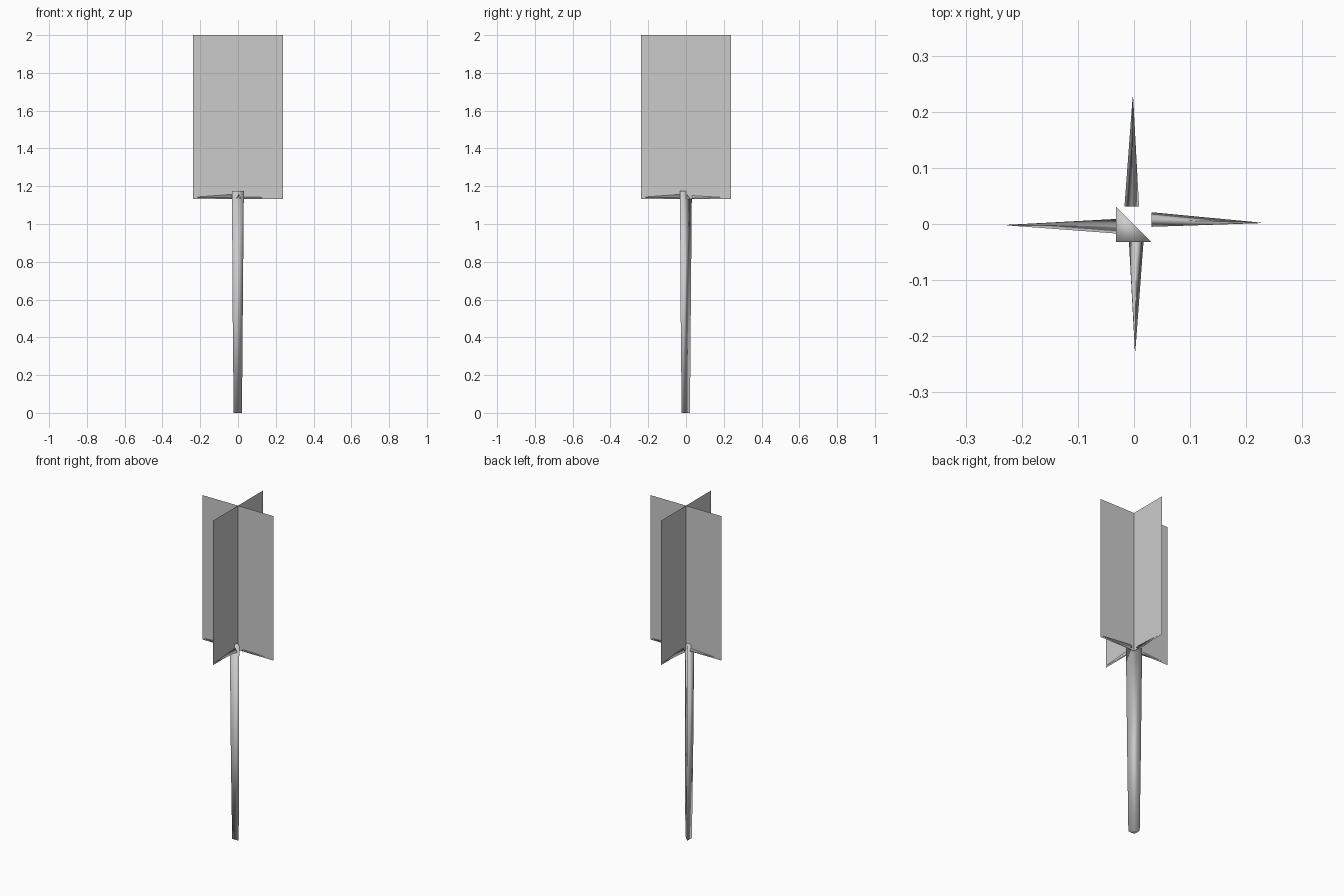
import bpy, bmesh
from math import pi
from mathutils import Matrix

cube = bpy.data.objects.get("Cube")
if cube:
    bpy.data.objects.remove(cube)

grey = bpy.data.materials.new("plain_grey")
grey.use_nodes = True
grey.diffuse_color = (0.6, 0.6, 0.6, 1)
grey.node_tree.nodes["Principled BSDF"].inputs["Base Color"].default_value = (0.6, 0.6, 0.6, 1)


def finish(name, bm, smooth):
    mesh = bpy.data.meshes.new(name)
    bm.to_mesh(mesh)
    bm.free()
    mesh.materials.append(grey)
    for p in mesh.polygons:
        p.use_smooth = smooth
    obj = bpy.data.objects.new(name, mesh)
    bpy.context.collection.objects.link(obj)
    return obj


def loft(name, rings):
    """Join triangular rings with quads and cap both ends."""
    bm = bmesh.new()
    loops = [[bm.verts.new(p) for p in ring] for ring in rings]
    for a, b in zip(loops, loops[1:]):
        for i in range(3):
            j = (i + 1) % 3
            bm.faces.new((a[i], a[j], b[j], b[i]))
    bm.faces.new(loops[0][::-1])
    bm.faces.new(loops[-1])
    bmesh.ops.remove_doubles(bm, verts=bm.verts, dist=0.0001)
    bmesh.ops.recalc_face_normals(bm, faces=bm.faces)
    return finish(name, bm, True)


# Trunk: right-angled triangular section, slightly wider at the top
def trunk_ring(low, high, z):
    return [(low, low, z), (high, low, z), (low, high, z)]


loft("trunk", [trunk_ring(-0.023, 0.021, 0),
               trunk_ring(-0.028, 0.025, 0.5),
               trunk_ring(-0.032, 0.031, 1.175)])

# Branches: thin three-sided spikes around the trunk top
for k, side in enumerate(("left", "back", "right", "front")):
    shift = 0.008 if k == 0 else 0.004
    base = [(0.031, shift - 0.013, 1.136), (0.031, shift + 0.013, 1.136),
            (0.031, shift, 1.157)]
    tip = [(0.226, 0.002 + 0.0005 * d, 1.142 + 0.0005 * abs(d)) for d in (-1, 1, 0)]
    branch = loft("branch_" + side, [base, tip])
    branch.data.transform(Matrix.Rotation(k * pi / 2, 4, "Z"))

# Foliage: two crossed upright panels
for name, angle in (("foliage_panel_wide", 0), ("foliage_panel_deep", pi / 2)):
    bm = bmesh.new()
    corners = [(-0.237, 0, 1.132), (0.237, 0, 1.132), (0.237, 0, 2), (-0.237, 0, 2)]
    bm.faces.new([bm.verts.new(c) for c in corners])
    bm.transform(Matrix.Rotation(angle, 4, "Z"))
    finish(name, bm, False)
